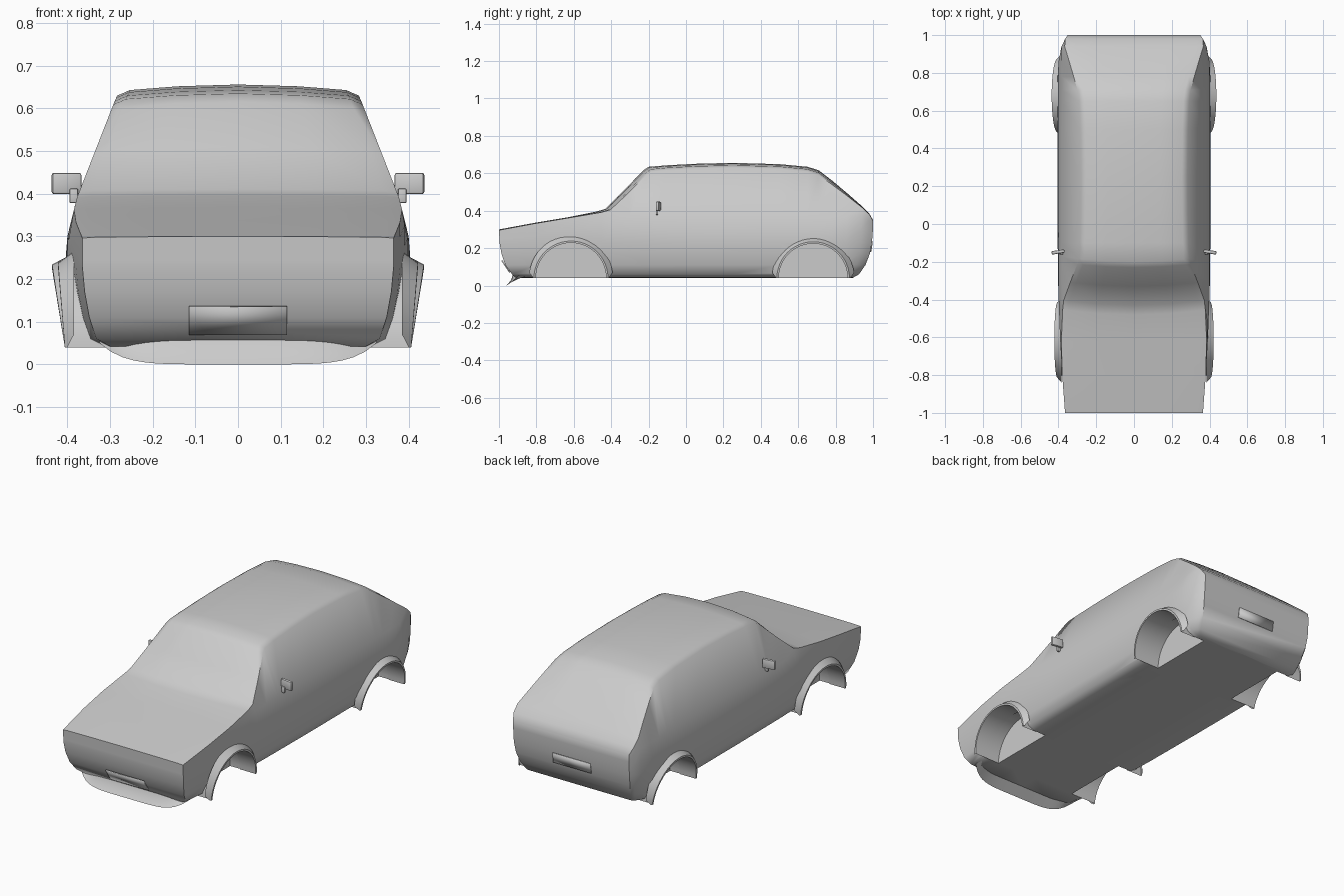
import bpy, bmesh, math
from mathutils import Vector

cube = bpy.data.objects.get("Cube")
if cube:
    bpy.data.objects.remove(cube)

paint = bpy.data.materials.new("grey_paint")
paint.use_nodes = True
GREY = (0.6, 0.6, 0.6, 1)
paint.diffuse_color = GREY
paint.node_tree.nodes["Principled BSDF"].inputs["Base Color"].default_value = GREY


def interp(table, v):
    """Piecewise linear lookup in a sorted list of (key, value)."""
    if v <= table[0][0]:
        return table[0][1]
    for (a, p), (b, q) in zip(table, table[1:]):
        if v <= b:
            return p + (q - p) * (v - a) / (b - a)
    return table[-1][1]


def add_object(name, bm, angle=50):
    mesh = bpy.data.meshes.new(name)
    bmesh.ops.recalc_face_normals(bm, faces=bm.faces)
    bm.to_mesh(mesh)
    bm.free()
    mesh.materials.append(paint)
    obj = bpy.data.objects.new(name, mesh)
    bpy.context.collection.objects.link(obj)
    smooth(obj, angle)
    return obj


def smooth(obj, angle):
    bpy.ops.object.select_all(action="DESELECT")
    obj.select_set(True)
    bpy.context.view_layer.objects.active = obj
    bpy.ops.object.shade_smooth_by_angle(angle=math.radians(angle))


def loft(bm, rows, closed=False):
    grid = [[bm.verts.new(p) for p in row] for row in rows]
    for r, s in zip(grid, grid[1:]):
        n = len(r)
        for i in range(n if closed else n - 1):
            j = (i + 1) % n
            bm.faces.new((r[i], r[j], s[j], s[i]))
    return grid


# Body outlines: cabin taper by height, nose and tail by height, top line by length
TAPER = [(0.3, 0.4), (0.39, 0.378), (0.615, 0.29), (0.66, 0.27)]
NOSE = [(0.04, -0.91), (0.06, -0.93), (0.13, -0.98), (0.23, -0.997), (0.3, -1)]
TAIL = [(0.04, 0.89), (0.06, 0.925), (0.1, 0.955), (0.15, 0.978), (0.21, 0.992), (0.3, 1)]
TOP = [(-1, 0.3), (-0.8, 0.337), (-0.62, 0.367), (-0.45, 0.395), (-0.4, 0.41),
       (-0.3, 0.51), (-0.2, 0.615), (-0.17, 0.635), (-0.1, 0.643), (0.05, 0.651),
       (0.25, 0.656), (0.5, 0.649), (0.65, 0.635), (0.71, 0.616), (0.78, 0.562),
       (0.86, 0.495), (0.94, 0.425), (0.98, 0.385), (1, 0.35)]
WIDTH = [(-1, 0.365), (-0.8, 0.38), (-0.6, 0.392), (-0.3, 0.402), (0.1, 0.406),
         (0.8, 0.404), (0.9, 0.396), (0.96, 0.378), (1, 0.352)]
SIDE = [(0.91, 0.06), (0.955, 0.11), (0.985, 0.17), (1, 0.23)]


def section(y):
    top, w = interp(TOP, y), interp(WIDTH, y)
    cabin = min(1, max(0, (top - 0.4) / 0.2))
    drop = 0.004 + 0.022 * cabin
    belt = min(0.37, top - 0.04)
    edge = min(w, interp(TAPER, top - drop))
    half = [(0, 0.04), (w * 0.4, 0.04), (w * 0.82, 0.042)]
    half += [(w * f, z) for f, z in SIDE]
    half += [(min(w, interp(TAPER, z)), z) for z in (0.5 * (belt + 0.23), belt)]
    half += [(edge, top - drop), (edge - 0.03, top - drop * 0.5),
             (edge * 0.5, top - drop * 0.16), (0, top)]

    def place(x, z):
        yy = y
        if y < -0.8:
            yy = -0.8 + (y + 0.8) * (-0.8 - interp(NOSE, z)) / 0.2
        if y > 0.8:
            yy = 0.8 + (y - 0.8) * (interp(TAIL, z) - 0.8) / 0.2
        # the windscreen bows forward at its middle
        if -0.5 < y < -0.1:
            yy -= 0.03 * (1 - (x / 0.4) ** 2) * (1 if z > top - 0.03 else 0)
        return (x, yy, z)
    return [place(x, z) for x, z in half] + [place(-x, z) for x, z in half[-2:0:-1]]


bm = bmesh.new()
grid = loft(bm, [section(y) for y, _ in TOP], closed=True)
# Nose and tail caps, bridged left to right
for ring in (grid[0], grid[-1]):
    n = len(ring)
    for i in range(n // 2):
        quad = [ring[i], ring[i + 1], ring[n - i - 1], ring[(n - i) % n]]
        bm.faces.new(list(dict.fromkeys(quad)))
body = add_object("body", bm)

# Wheel openings cut from the body, with flared arch lips
ARCHES = [("front", -0.615, 0.19, 0.016), ("rear", 0.68, 0.186, 0.03)]
for end, cy, radius, bulge in ARCHES:
    for side, s in (("left", 1), ("right", -1)):
        bm = bmesh.new()
        rows = []
        for x in (0.25, 0.6):
            rows.append([(s * x, cy + radius * math.cos(t), 0.042 + radius * math.sin(t))
                         for t in (math.tau * k / 48 for k in range(48))])
        ends = loft(bm, rows, closed=True)
        for ring in ends:
            bm.faces.new(ring)
        cutter = add_object(f"{end}_{side}_wheel_cutter", bm)
        cutter.hide_render = True
        cutter.hide_set(True)
        cut = body.modifiers.new("wheel_opening", "BOOLEAN")
        cut.operation, cut.solver, cut.object = "DIFFERENCE", "EXACT", cutter

        bm = bmesh.new()
        rows = []
        for k in range(25):
            t = math.pi * k / 24
            c, h = math.cos(t), math.sin(t)
            lip = 0.406 + bulge * h
            path = [(0.385, radius + 0.035), (lip, radius + 0.008),
                    (lip, radius - 0.002), (0.31, radius - 0.002)]
            if k in (0, 24):
                path[0] = (0.4, radius + 0.012)
            rows.append([(s * x, cy + r * c, 0.04 + r * h) for x, r in path])
        loft(bm, rows)
        add_object(f"{end}_{side}_arch", bm, 40)

# Apply the cuts, then shade the finished shell
depsgraph = bpy.context.evaluated_depsgraph_get()
cut_mesh = bpy.data.meshes.new_from_object(body.evaluated_get(depsgraph))
body.modifiers.clear()
body.data = cut_mesh
smooth(body, 50)

# Chin spoiler: a thin swept lip under the nose
bm = bmesh.new()
rows = []
for k in range(-12, 13):
    u = k / 12
    a = abs(u)
    x, rise, back = 0.325 * u, 0.05 * a ** 6, 0.06 * a ** 5
    rows.append([(x, -0.925 + back, 0.062), (x, -0.935 + back, 0.03 + rise * 0.6),
                 (x, -0.96 + back, rise), (x, -0.91 + back, 0.045 + rise * 0.1)])
loft(bm, rows)
add_object("chin_spoiler", bm)

# Blank number plates
def plate(name, y_low, y_high, z_low, z_high):
    bm = bmesh.new()
    rows = [[(x, y, z) for x in (-0.115, 0.115)] for y, z in ((y_low, z_low), (y_high, z_high))]
    loft(bm, rows)
    obj = add_object(name, bm)
    solid = obj.modifiers.new("thickness", "SOLIDIFY")
    solid.thickness, solid.offset = 0.006, 0


plate("front_plate", -0.942, -0.985, 0.07, 0.135)
plate("rear_plate", 0.987, 0.996, 0.18, 0.235)


# Door mirrors
def block(name, centre, size, turn, bevel):
    bm = bmesh.new()
    bmesh.ops.create_cube(bm, size=1)
    bmesh.ops.scale(bm, vec=size, verts=bm.verts)
    bmesh.ops.bevel(bm, geom=bm.edges[:], offset=bevel, segments=2, affect="EDGES", profile=0.5)
    obj = add_object(name, bm, 40)
    obj.location = Vector(centre)
    obj.rotation_euler.z = turn


for side, s in (("left", 1), ("right", -1)):
    block(f"{side}_mirror", (s * 0.402, -0.148, 0.424), (0.07, 0.018, 0.05), s * -0.15, 0.006)
    block(f"{side}_mirror_stalk", (s * 0.385, -0.155, 0.395), (0.02, 0.012, 0.034), 0, 0.003)
